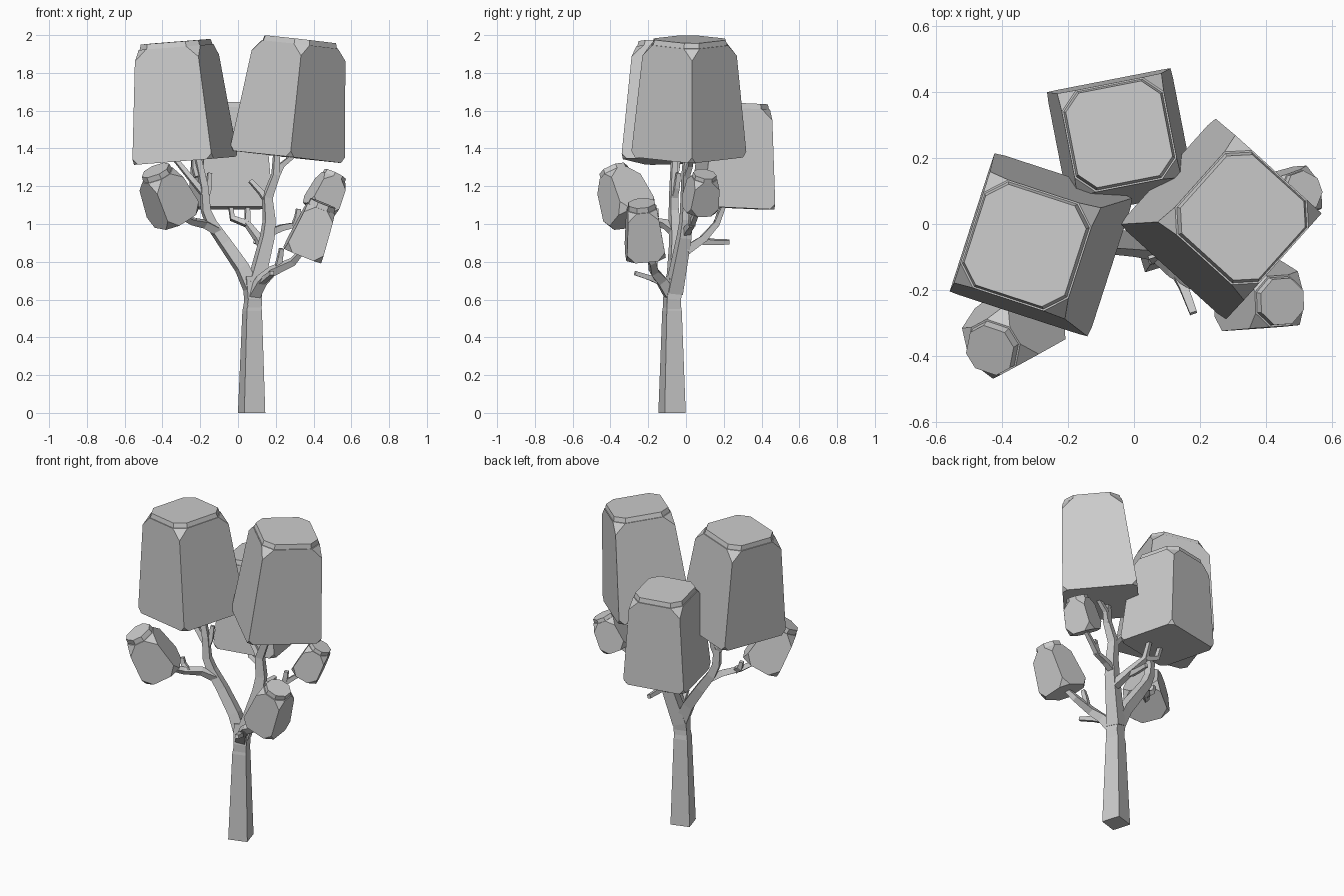
import bpy, bmesh
from math import radians, pi, cos, sin
from mathutils import Vector, Matrix

if "Cube" in bpy.data.objects:
    bpy.data.objects.remove(bpy.data.objects["Cube"], do_unlink=True)

grey = bpy.data.materials.new("plain_grey")
grey.use_nodes = True
colour = (0.6, 0.6, 0.6, 1)
grey.diffuse_color = colour
grey.node_tree.nodes["Principled BSDF"].inputs["Base Color"].default_value = colour
Z = Vector((0, 0, 1))


def finish(bm, name):
    bmesh.ops.recalc_face_normals(bm, faces=bm.faces)
    mesh = bpy.data.meshes.new(name)
    bm.to_mesh(mesh)
    bm.free()
    mesh.materials.append(grey)
    obj = bpy.data.objects.new(name, mesh)
    bpy.context.collection.objects.link(obj)
    return obj


def foliage(name, base, tip, low, high, turn, cut_low, cut_high, lid):
    """Tapered block with cut corners and a thin lid, running from base to tip."""
    base, tip = Vector(base), Vector(tip)
    axis = tip - base
    body = axis.length - lid
    bm = bmesh.new()
    bmesh.ops.create_cube(bm, size=1)
    for v in bm.verts:
        width = high if v.co.z > 0 else low
        v.co = (v.co.x * width, v.co.y * width, (v.co.z + 0.5) * body)
    for upper, cut in ((True, cut_high), (False, cut_low)):
        corners = [v for v in bm.verts
                   if (v.co.z > body - 0.001 if upper else v.co.z < 0.001)]
        bmesh.ops.bevel(bm, geom=corners, offset=cut, segments=1,
                        affect='VERTICES', profile=0.5)
    bm.normal_update()
    top = max(bm.faces, key=lambda f: f.calc_center_median().z)
    bmesh.ops.inset_region(bm, faces=[top], thickness=lid * 0.2)
    new = bmesh.ops.extrude_face_region(bm, geom=[top])["geom"]
    bmesh.ops.delete(bm, geom=[top], context='FACES_ONLY')
    for v in new:
        if isinstance(v, bmesh.types.BMVert):
            v.co = (v.co.x * 0.96, v.co.y * 0.96, v.co.z + lid)
    spin = Matrix.Rotation(radians(turn), 4, 'Z')
    tilt = Z.rotation_difference(axis).to_matrix().to_4x4()
    bmesh.ops.transform(bm, verts=bm.verts,
                        matrix=Matrix.Translation(base) @ tilt @ spin)
    return finish(bm, name)


def limb(name, points, start, end, turn=17):
    """Square tapering limb swept along a short path of points."""
    pts = [Vector(p) for p in points]
    bm = bmesh.new()
    rings = []
    last = len(pts) - 1
    for i, p in enumerate(pts):
        way = (pts[min(i + 1, last)] - pts[max(i - 1, 0)]).normalized()
        if name == "trunk":
            way = Z
        q = Z.rotation_difference(way)
        r = (start + (end - start) * i / last) * 0.7071
        ring = []
        for k in range(4):
            a = radians(turn + 45) + k * pi / 2
            ring.append(bm.verts.new(p + q @ Vector((r * cos(a), r * sin(a), 0))))
        rings.append(ring)
    for a, b in zip(rings, rings[1:]):
        for k in range(4):
            n = (k + 1) % 4
            bm.faces.new((a[k], a[n], b[n], b[k]))
    bm.faces.new(rings[0])
    bm.faces.new(rings[-1])
    return finish(bm, name)


# Large crown blocks
foliage("left_crown", (0.26, 0.015, 1.355), (0.33, 0.02, 1.978),
        0.435, 0.345, 48, 0.03, 0.06, 0.028)
foliage("right_crown", (-0.28, -0.063, 1.335), (-0.33, -0.065, 1.965),
        0.445, 0.345, -18, 0.03, 0.06, 0.028)
foliage("back_crown", (-0.04, 0.248, 1.085), (-0.045, 0.272, 1.64),
        0.385, 0.315, 11, 0.03, 0.055, 0.028)

# Small leaf clumps
foliage("right_clump", (-0.325, -0.285, 1.03), (-0.437, -0.383, 1.285),
        0.225, 0.17, 30, 0.055, 0.055, 0.03)
foliage("left_low_clump", (0.34, -0.215, 0.835), (0.45, -0.235, 1.11),
        0.21, 0.155, 3, 0.045, 0.045, 0.028)
foliage("left_high_clump", (0.425, 0.07, 1.075), (0.515, 0.1, 1.265),
        0.165, 0.13, 20, 0.045, 0.04, 0.022)

# Trunk
limb("trunk", [(0.072, -0.074, 0), (0.075, -0.074, 0.54), (0.077, -0.074, 0.66)],
     0.116, 0.05)
limb("trunk_fork", [(0.075, -0.074, 0.53), (0.08, -0.074, 0.6), (0.07, -0.06, 0.72)],
     0.078, 0.075)

# Main boughs
limb("right_bough", [(0.07, -0.065, 0.66), (0.02, -0.06, 0.77), (-0.07, -0.055, 0.9),
                     (-0.14, -0.06, 1.0), (-0.17, -0.065, 1.07),
                     (-0.18, -0.065, 1.2), (-0.215, -0.06, 1.36)], 0.07, 0.03)
limb("left_bough", [(0.08, -0.065, 0.64), (0.115, -0.04, 0.77), (0.155, -0.01, 0.93),
                    (0.165, 0, 1.02), (0.155, 0, 1.14), (0.2, 0, 1.26),
                    (0.205, 0.005, 1.38)], 0.08, 0.03)
limb("low_bough", [(0.08, -0.08, 0.62), (0.125, -0.13, 0.7), (0.18, -0.17, 0.75),
                   (0.29, -0.18, 0.8), (0.34, -0.215, 0.86)], 0.06, 0.025)
limb("back_bough", [(0.145, 0, 0.86), (0.11, 0.09, 0.92), (0.05, 0.16, 1.0),
                    (0.05, 0.2, 1.1)], 0.045, 0.022)

# Branches that carry the clumps
limb("right_clump_branch", [(-0.11, -0.06, 0.96), (-0.18, -0.11, 1.0),
                            (-0.25, -0.19, 1.015), (-0.33, -0.285, 1.06)], 0.045, 0.024)
limb("left_clump_branch", [(0.16, 0, 0.95), (0.23, 0.015, 0.98),
                           (0.3, 0.03, 0.995), (0.43, 0.07, 1.1)], 0.038, 0.022)

# Twigs
twigs = [
    [(0.12, -0.13, 0.69), (0.15, -0.19, 0.715), (0.18, -0.27, 0.74)],
    [(0.21, -0.17, 0.765), (0.222, -0.17, 0.82), (0.23, -0.18, 0.87)],
    [(0.1, 0.09, 0.91), (0.1, 0.15, 0.905), (0.1, 0.23, 0.905)],
    [(0.05, 0.16, 1.0), (-0.03, 0.17, 1.03), (-0.04, 0.19, 1.1)],
    [(0.3, 0.03, 0.99), (0.315, 0.03, 1.04), (0.32, 0.03, 1.08)],
    [(0.155, 0, 1.12), (0.12, 0.01, 1.17), (0.065, 0.02, 1.23)],
    [(0.2, 0, 1.25), (0.23, 0.02, 1.31), (0.29, 0.03, 1.36)],
    [(-0.18, -0.065, 1.16), (-0.24, -0.06, 1.23), (-0.33, -0.04, 1.34)],
    [(-0.175, -0.065, 1.13), (-0.155, -0.05, 1.19), (-0.15, -0.04, 1.27)],
    [(-0.23, -0.17, 1.01), (-0.27, -0.16, 1.04), (-0.28, -0.16, 1.08)],
    [(-0.215, -0.06, 1.25), (-0.23, -0.05, 1.3), (-0.23, -0.04, 1.36)],
]
for path in twigs:
    limb("twig", path, 0.032, 0.022)
